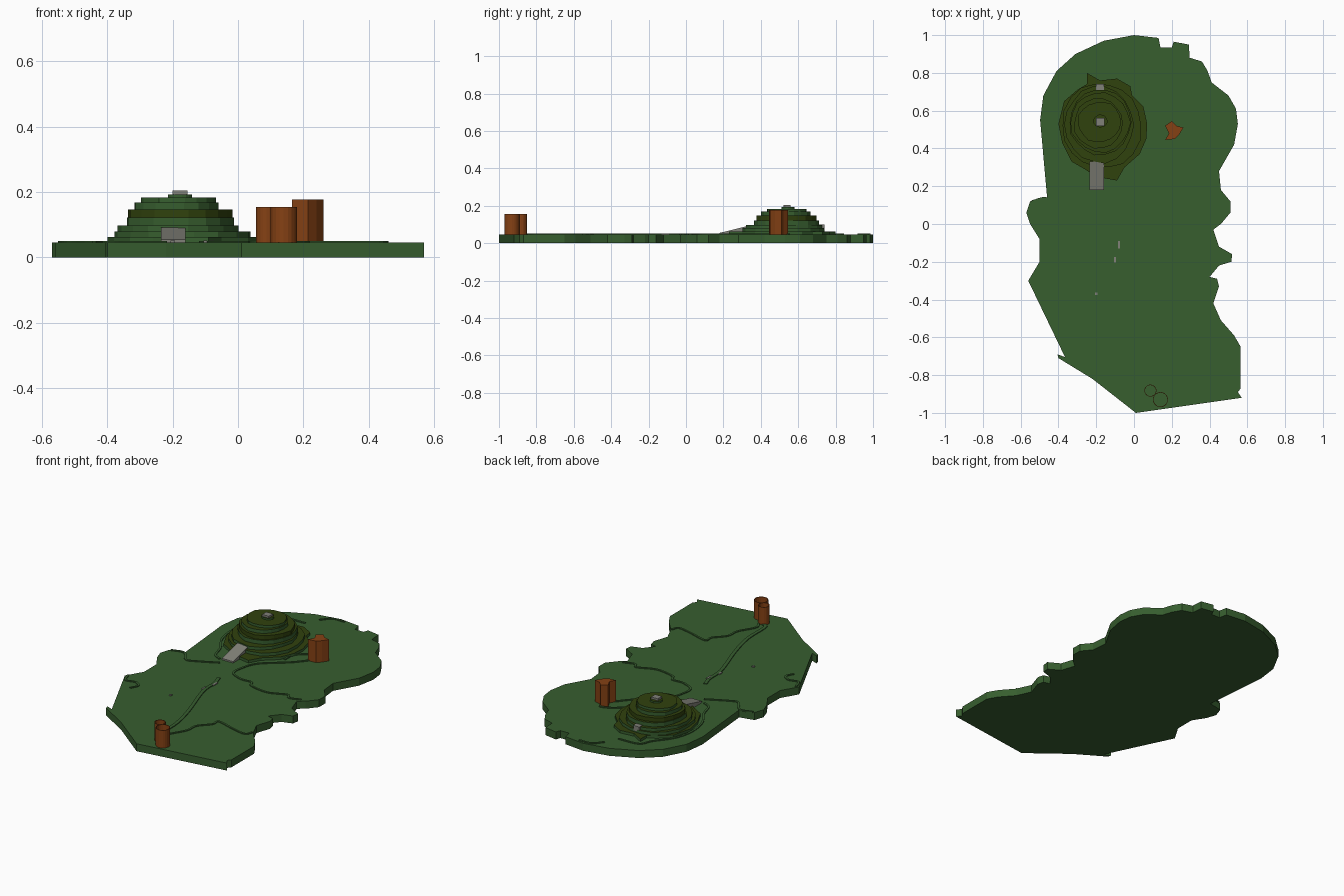
import bpy, bmesh, math, random
from mathutils import Vector

random.seed(4)


def material(name, rgb):
    m = bpy.data.materials.new(name)
    m.diffuse_color = (*rgb, 1)
    return m


GREEN = material("grass green", (0.038, 0.112, 0.028))
OLIVE = material("dark olive", (0.030, 0.054, 0.004))
RUST = material("rust brown", (0.235, 0.053, 0.007))
GREY = material("stone grey", (0.22, 0.22, 0.19))
BASE = 0.046


def finish(bm, name, mats, top_index=0):
    bmesh.ops.recalc_face_normals(bm, faces=bm.faces[:])
    bm.normal_update()
    for f in bm.faces:
        f.material_index = top_index if f.normal.z > 0.5 else 0
    me = bpy.data.meshes.new(name)
    bm.to_mesh(me)
    bm.free()
    for m in mats:
        me.materials.append(m)
    ob = bpy.data.objects.new(name, me)
    bpy.context.collection.objects.link(ob)
    return ob


def prism(name, pts, z0, z1, mats, top_index=0):
    """Extrude a flat outline from z0 to z1."""
    bm = bmesh.new()
    f = bm.faces.new([bm.verts.new((x, y, z0)) for x, y in pts])
    r = bmesh.ops.extrude_face_region(bm, geom=[f])
    for v in r["geom"]:
        if isinstance(v, bmesh.types.BMVert):
            v.co.z = z1
    return finish(bm, name, mats, top_index)


def block(name, x0, x1, y0, y1, z0, z1, mat):
    return prism(name, [(x0, y0), (x1, y0), (x1, y1), (x0, y1)], z0, z1, [mat])


def smooth_path(pts, steps=5):
    """Catmull-Rom resampling of a path."""
    p = [Vector(q) for q in pts]
    p = [2 * p[0] - p[1]] + p + [2 * p[-1] - p[-2]]
    out = []
    for a, b, c, d in zip(p, p[1:], p[2:], p[3:]):
        for i in range(steps):
            t = i / steps
            out.append(0.5 * (2 * b + (c - a) * t + (2 * a - 5 * b + 4 * c - d) * t * t
                              + (3 * b - a - 3 * c + d) * t ** 3))
    return out + [p[-2]]


def ridge(name, pts, width=0.012, height=0.005):
    """Low raised band following a path on the ground."""
    p = smooth_path(pts)
    bm = bmesh.new()
    rings = []
    for i, q in enumerate(p):
        t = (p[min(i + 1, len(p) - 1)] - p[max(i - 1, 0)]).normalized()
        n = Vector((-t.y, t.x)) * width / 2
        rings.append([bm.verts.new((*(q + n * s), z)) for s, z in
                      ((-1, BASE - 0.004), (1, BASE - 0.004), (1, BASE + height), (-1, BASE + height))])
    for a, b in zip(rings, rings[1:]):
        for k in range(4):
            bm.faces.new((a[k], a[(k + 1) % 4], b[(k + 1) % 4], b[k]))
    bm.faces.new(rings[0])
    bm.faces.new(rings[-1])
    return finish(bm, name, [GREEN])


# Ground slab
ground = [(0, 1), (0.13, 0.985), (0.14, 0.935), (0.2, 0.935), (0.21, 0.965), (0.29, 0.95), (0.295, 0.88),
          (0.36, 0.86), (0.39, 0.81), (0.41, 0.75), (0.5, 0.68), (0.54, 0.61), (0.55, 0.53), (0.53, 0.42),
          (0.45, 0.28), (0.46, 0.18), (0.51, 0.12), (0.51, 0.06), (0.46, 0), (0.42, -0.03), (0.45, -0.12),
          (0.52, -0.16), (0.515, -0.2), (0.45, -0.22), (0.4, -0.28), (0.44, -0.29), (0.45, -0.33),
          (0.42, -0.42), (0.46, -0.51), (0.53, -0.59), (0.565, -0.65), (0.565, -0.87), (0.55, -0.89),
          (0.57, -0.92), (0.01, -1), (-0.22, -0.82), (-0.4, -0.71), (-0.405, -0.69), (-0.365, -0.705),
          (-0.56, -0.3), (-0.5, -0.2), (-0.5, -0.08), (-0.55, 0), (-0.57, 0.06), (-0.55, 0.12),
          (-0.46, 0.14), (-0.497, 0.55), (-0.48, 0.68), (-0.41, 0.81), (-0.31, 0.9), (-0.16, 0.97)]
prism("ground_slab", ground, 0, BASE, [GREEN])

# Low contour ridges and paths on the ground
ridge("long_path", [(-0.11, -0.03), (-0.09, -0.1), (-0.08, -0.23), (0, -0.48), (0.04, -0.66),
                    (0.045, -0.83), (0.08, -0.86)], 0.02)
ridge("south_east_ridge", [(0.1, -0.85), (0.085, -0.8), (0.14, -0.7), (0.15, -0.62), (0.21, -0.55),
                           (0.22, -0.5), (0.33, -0.53), (0.43, -0.55), (0.455, -0.51)])
ridge("middle_ridge", [(0.17, 0.45), (0.1, 0.37), (-0.04, 0.25), (-0.08, 0.15), (-0.08, 0.07), (0, 0.03),
                       (0.07, 0.03), (0.1, -0.01), (0.22, -0.03), (0.33, 0.01), (0.36, -0.02), (0.43, 0)])
ridge("tower_ridge", [(0.19, 0.52), (0.2, 0.55), (0.14, 0.53), (0.06, 0.46), (0.05, 0.38)])
ridge("west_ridge", [(-0.54, 0.12), (-0.46, 0.135), (-0.4, 0.065), (-0.34, 0.08), (-0.22, 0.14)])
ridge("south_west_ridge", [(-0.545, -0.29), (-0.52, -0.35), (-0.46, -0.34), (-0.42, -0.37), (-0.44, -0.42)])
ridge("mound_moat_ridge", [(-0.13, 0.84), (-0.26, 0.83), (-0.3, 0.76), (-0.38, 0.65), (-0.41, 0.53),
                           (-0.39, 0.4), (-0.33, 0.3), (-0.3, 0.21), (-0.25, 0.18)])
ridge("north_ridge", [(-0.09, 0.92), (-0.04, 0.975), (0.04, 0.98)])

# Stepped mound: ragged foot, then ringed terraces
foot = [(-0.25, 0.8), (-0.18, 0.76), (-0.09, 0.77), (-0.02, 0.73), (-0.01, 0.68), (0.05, 0.62),
        (0.07, 0.53), (0.065, 0.45), (0.03, 0.37), (-0.05, 0.3), (-0.09, 0.23), (-0.2, 0.25),
        (-0.26, 0.29), (-0.33, 0.33), (-0.38, 0.43), (-0.4, 0.53), (-0.37, 0.65), (-0.3, 0.71), (-0.25, 0.74)]
prism("mound_foot", foot, BASE - 0.005, 0.062, [GREEN, OLIVE], 1)
terraces = [(-0.385, 0.045, 0.29, 0.75, 0.08), (-0.37, 0.0, 0.32, 0.73, 0.098),
            (-0.345, -0.015, 0.36, 0.715, 0.122), (-0.338, -0.02, 0.375, 0.70, 0.147),
            (-0.32, -0.055, 0.40, 0.665, 0.168), (-0.3, -0.065, 0.43, 0.65, 0.183),
            (-0.215, -0.14, 0.51, 0.58, 0.193)]
z = 0.06
for i, (x0, x1, y0, y1, top) in enumerate(terraces):
    n = 18
    pts = []
    for k in range(n):
        a = 2 * math.pi * k / n
        w = random.uniform(0.95, 1.02)
        pts.append(((x0 + x1) / 2 + (x1 - x0) / 2 * w * math.cos(a),
                    (y0 + y1) / 2 + (y1 - y0) / 2 * w * math.sin(a)))
    prism(f"mound_terrace_{i + 1}", pts, z, top, [OLIVE if i == 3 else GREEN, OLIVE], 1)
    z = top

# Stone parts: summit stone, back stone and sloping ramp
block("summit_stone", -0.2, -0.155, 0.52, 0.56, 0.19, 0.205, GREY)
block("back_stone", -0.2, -0.16, 0.705, 0.74, 0.07, 0.1, GREY)
ramp = block("stone_ramp", -0.235, -0.16, 0.18, 0.33, BASE - 0.002, 0.092, GREY)
for v in ramp.data.vertices:
    if v.co.y < 0.2 and v.co.z > 0.06:
        v.co.z = 0.055

# Small stone flecks on the ground
for i, (x, y, w, d) in enumerate([(-0.08, -0.11, 0.012, 0.04), (-0.1, -0.19, 0.01, 0.03),
                                  (-0.2, -0.37, 0.014, 0.014)]):
    block(f"stone_fleck_{i + 1}", x - w / 2, x + w / 2, y - d / 2, y + d / 2, BASE - 0.002, BASE + 0.006, GREY)

# Solid angular tower
prism("north_tower", [(0.2, 0.545), (0.225, 0.52), (0.262, 0.51), (0.24, 0.475), (0.215, 0.45),
                      (0.165, 0.445), (0.185, 0.48), (0.165, 0.52)], 0.03, 0.178, [RUST])

# Two open round towers
for name, x, y, r in (("south_tower_back", 0.087, -0.882, 0.032), ("south_tower_front", 0.14, -0.93, 0.04)):
    bm = bmesh.new()
    n = 20
    loops = [[bm.verts.new((x + q * math.cos(2 * math.pi * k / n), y + q * math.sin(2 * math.pi * k / n), h))
              for k in range(n)] for q, h in ((r, 0.03), (r, 0.155), (r - 0.003, 0.155), (r - 0.003, 0.03))]
    for j in range(4):
        a, b = loops[j], loops[(j + 1) % 4]
        for k in range(n):
            bm.faces.new((a[k], a[(k + 1) % n], b[(k + 1) % n], b[k]))
    finish(bm, name, [RUST])
